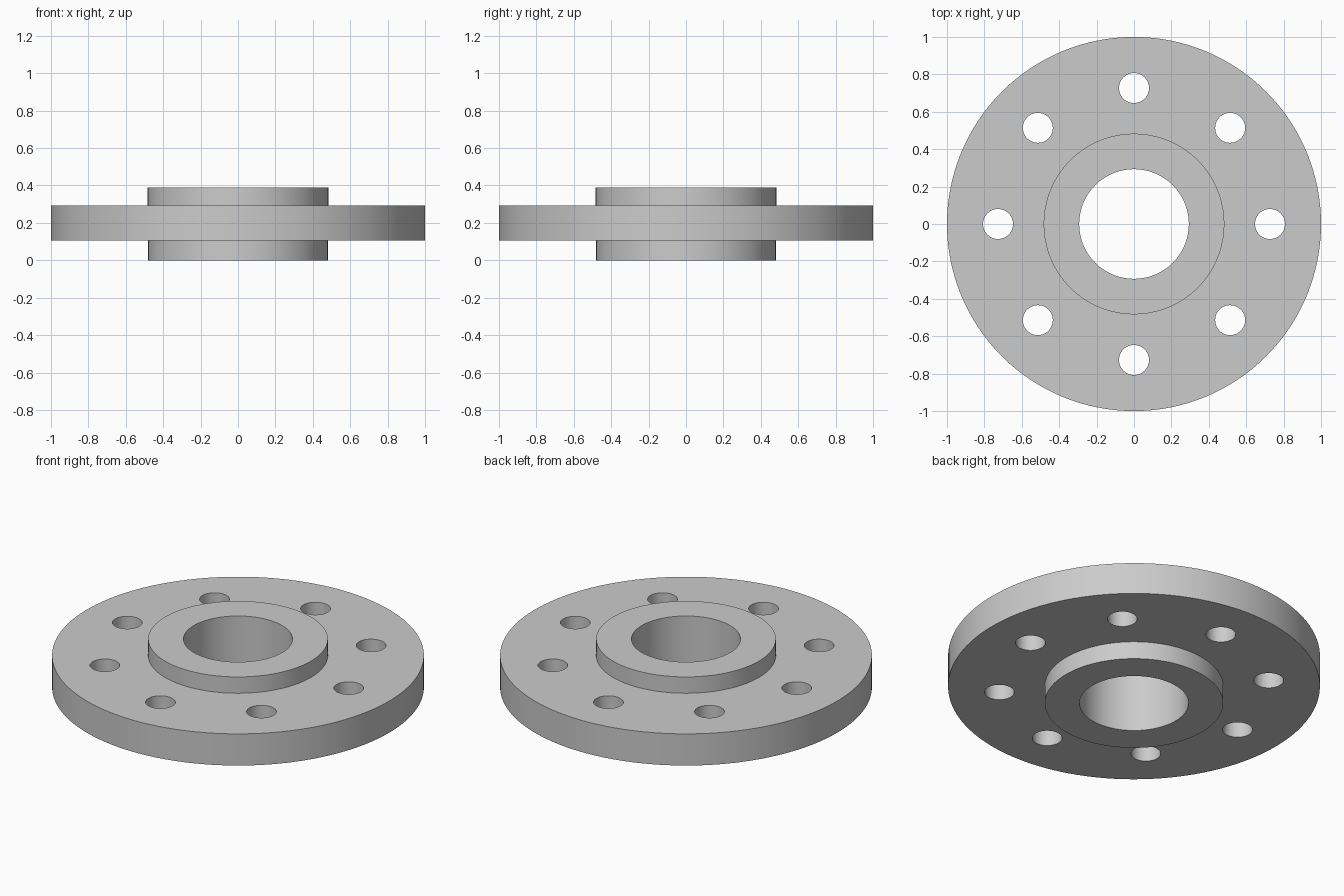
import bpy, bmesh
from math import tau, cos, sin
from mathutils import Matrix, Vector

SEGMENTS = 128
BOLT_HOLES, BOLT_CIRCLE, BOLT_RADIUS = 8, 0.727, 0.08

cube = bpy.data.objects.get("Cube")
if cube:
    bpy.data.objects.remove(cube, do_unlink=True)

steel = bpy.data.materials.new("steel_grey")
steel.use_nodes = True
colour = (0.6, 0.6, 0.6, 1)
steel.diffuse_color = colour
steel.node_tree.nodes["Principled BSDF"].inputs["Base Color"].default_value = colour


def add_object(name, bm):
    bmesh.ops.recalc_face_normals(bm, faces=bm.faces)
    mesh = bpy.data.meshes.new(name)
    bm.to_mesh(mesh)
    bm.free()
    mesh.materials.append(steel)
    obj = bpy.data.objects.new(name, mesh)
    bpy.context.collection.objects.link(obj)
    return obj


def revolve(name, profile):
    """Turn a closed (radius, height) profile around the z axis."""
    bm = bmesh.new()
    rings = [[bm.verts.new((r * cos(tau * i / SEGMENTS), r * sin(tau * i / SEGMENTS), z))
              for i in range(SEGMENTS)] for r, z in profile]
    for k, ring in enumerate(rings):
        below = rings[k - 1]
        for i in range(SEGMENTS):
            bm.faces.new((below[i - 1], below[i], ring[i], ring[i - 1]))
    return add_object(name, bm)


# Flange disc with a raised hub on both sides and a central bore
flange = revolve("flange", [
    (0.293, 0), (0.48, 0), (0.48, 0.105), (1, 0.105),
    (1, 0.293), (0.483, 0.293), (0.483, 0.39), (0.293, 0.39)])

# Ring of bolt holes
bm = bmesh.new()
for i in range(BOLT_HOLES):
    angle = tau * i / BOLT_HOLES
    centre = Vector((BOLT_CIRCLE * cos(angle), BOLT_CIRCLE * sin(angle), 0.2))
    bmesh.ops.create_cone(bm, cap_ends=True, segments=48, radius1=BOLT_RADIUS,
                          radius2=BOLT_RADIUS, depth=0.4,
                          matrix=Matrix.Translation(centre))
cutter = add_object("bolt_hole_cutter", bm)
cutter.hide_render = True

drill = flange.modifiers.new("bolt_holes", "BOOLEAN")
drill.operation = "DIFFERENCE"
drill.solver = "EXACT"
drill.object = cutter

# Bake the holes so the smooth shading can keep their rims sharp
bpy.ops.object.select_all(action="DESELECT")
flange.select_set(True)
bpy.context.view_layer.objects.active = flange
bpy.ops.object.modifier_apply(modifier=drill.name)
bpy.data.objects.remove(cutter, do_unlink=True)
bpy.ops.object.shade_smooth_by_angle(angle=0.6)
